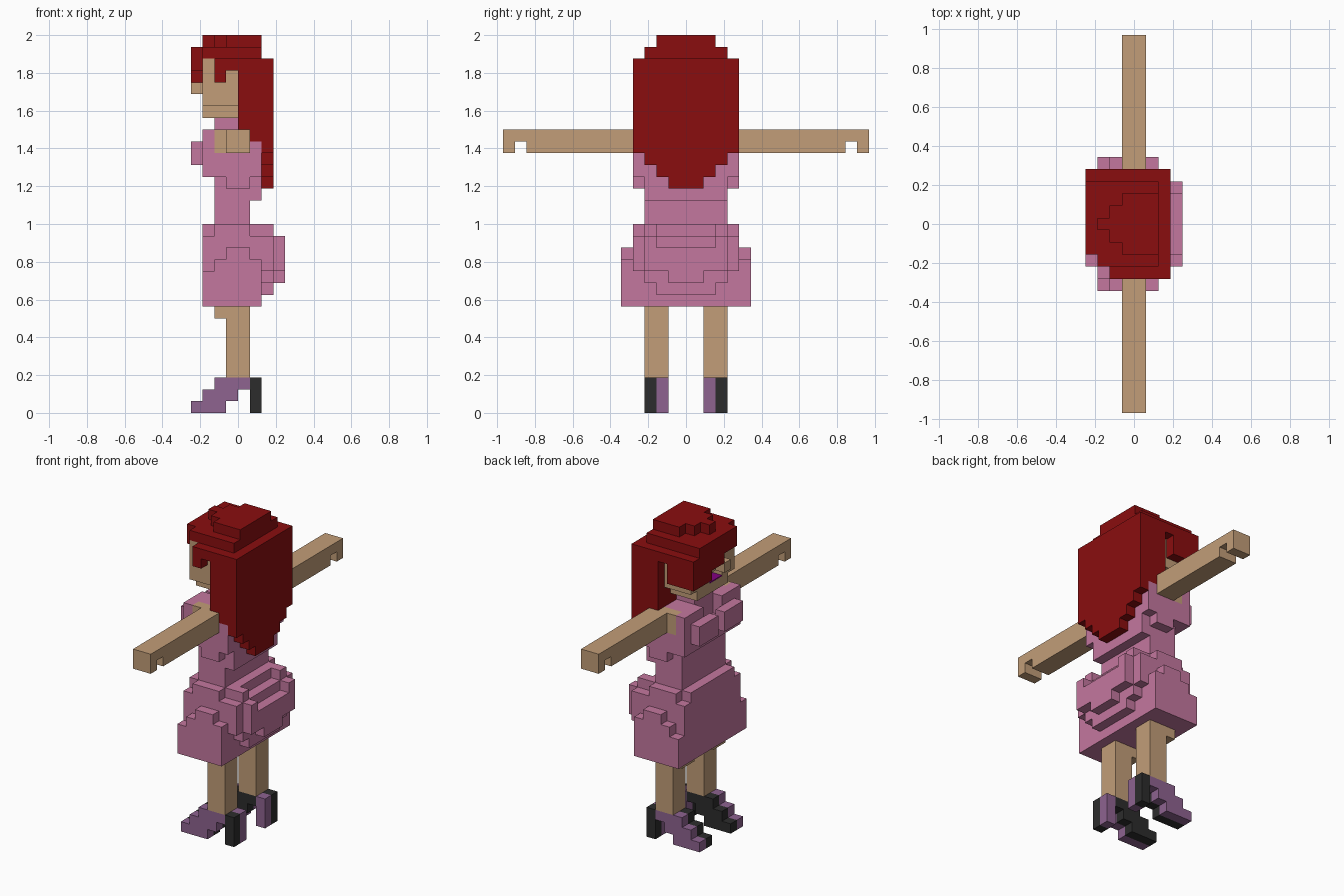
import bpy
import bmesh
from mathutils import Vector

UNIT = 2 / 32          # edge of one building block
cells = {}             # grid cell -> part name, later blocks replace earlier ones


def block(part, x, y, z, mirror=False):
    """Fill blocks: x and z are start/end edges, y is a half width or a cell range."""
    low, high = y if isinstance(y, tuple) else (-y, y)
    for i in range(*x):
        for j in range(low, high + 1):
            for k in range(*z):
                for side in ((j, -j) if mirror else (j,)):
                    if part is None:
                        cells.pop((i, side, k), None)
                    else:
                        cells[i, side, k] = part


def material(name, code):
    """Flat material from a hex display colour."""
    rgb = [int(code[i:i + 2], 16) / 255 for i in range(0, 6, 2)]
    lin = [c / 12.92 if c < 0.04 else ((c + 0.055) / 1.055) ** 2.4 for c in rgb]
    mat = bpy.data.materials.new(name)
    mat.use_nodes = True
    mat.diffuse_color = (*lin, 1)
    mat.node_tree.nodes["Principled BSDF"].inputs["Base Color"].default_value = (*lin, 1)
    return mat


def finish(bm, name, mat):
    mesh = bpy.data.meshes.new(name)
    bm.to_mesh(mesh)
    bm.free()
    mesh.materials.append(mat)
    obj = bpy.data.objects.new(name, mesh)
    bpy.context.collection.objects.link(obj)


def build(part, mat):
    """Skin the exposed sides of all blocks of one part."""
    bm = bmesh.new()
    verts = {}
    for cell, owner in cells.items():
        if owner != part:
            continue
        centre = Vector(cell) + Vector((0.5, 0, 0.5))
        for axis in range(3):
            for sign in (-1, 1):
                n = Vector((0, 0, 0))
                n[axis] = sign
                if tuple(int(a + b) for a, b in zip(cell, n)) in cells:
                    continue
                u = Vector((0, 0, 0))
                u[(axis + 1) % 3] = 0.5
                w = n.cross(u)
                ring = []
                for corner in (-u - w, u - w, u + w, w - u):
                    p = centre + n / 2 + corner
                    key = tuple(round(c * 2) for c in p)
                    if key not in verts:
                        verts[key] = bm.verts.new(p * UNIT)
                    ring.append(verts[key])
                bm.faces.new(ring)
    bmesh.ops.dissolve_limit(bm, angle_limit=0.01, verts=bm.verts[:], edges=bm.edges[:])
    finish(bm, part, mat)


cube = bpy.data.objects.get("Cube")
if cube:
    bpy.data.objects.remove(cube)

# Shoes: stepped soles with tall heels, two colours side by side
for part, toe, heel in (("shoes", 3, 2), ("shoe_trim", 2, 3)):
    for step in range(3):
        block(part, x=(step - 4, step - 1), y=(toe, toe), z=(step, step + 1), mirror=True)
    block(part, x=(1, 2), y=(heel, heel), z=(0, 3), mirror=True)

# Legs
block("legs", x=(-1, 1), y=(2, 3), z=(3, 9), mirror=True)
block("legs", x=(-2, 1), y=(2, 3), z=(8, 9), mirror=True)

# Skirt body and stepped hips
block("skirt", x=(-3, 2), y=4, z=(9, 15))
block("skirt", x=(-3, 2), y=3, z=(15, 16))
block("skirt", x=(-2, 1), y=4, z=(15, 16))
block("skirt", x=(-3, 2), y=5, z=(9, 12))
block("skirt", x=(-2, 2), y=5, z=(12, 13))
block("skirt", x=(-1, 1), y=5, z=(13, 14))

# Bustle at the back of the skirt
block("skirt", x=(2, 3), y=4, z=(12, 15))
block("skirt", x=(2, 3), y=3, z=(11, 12))
block("skirt", x=(2, 3), y=2, z=(10, 11))
block("skirt", x=(2, 3), y=(3, 3), z=(15, 16), mirror=True)
block("skirt", x=(3, 4), y=3, z=(12, 14))
block("skirt", x=(3, 4), y=(3, 3), z=(14, 15), mirror=True)
block("skirt", x=(3, 4), y=1, z=(11, 12))

# Bodice, bust and neck
block("bodice", x=(-2, 1), y=3, z=(16, 24))
block("bodice", x=(1, 2), y=3, z=(18, 23))
block("bodice", x=(-3, 2), y=4, z=(20, 22))
block("bodice", x=(-1, 1), y=4, z=(19, 20))
block("bodice", x=(1, 2), y=4, z=(22, 23))
block("bodice", x=(-3, -2), y=(2, 4), z=(22, 24), mirror=True)
block("bodice", x=(-4, -3), y=(1, 3), z=(21, 23), mirror=True)
block("bodice", x=(-2, 0), y=1, z=(24, 25))

# Arms with broad shoulders and a notch beside the thumb
block("arms", x=(-2, 1), y=(4, 4), z=(22, 24), mirror=True)
block("arms", x=(-1, 1), y=(5, 15), z=(22, 24), mirror=True)
block(None, x=(-1, 1), y=(14, 14), z=(22, 23), mirror=True)

# Head, nose and mouth recess
block("head", x=(-3, 0), y=3, z=(26, 30))
block("head", x=(-3, 0), y=2, z=(25, 26))
block("head", x=(-4, -3), y=(-1, -1), z=(27, 28))
block(None, x=(-3, -2), y=(-1, 0), z=(26, 27))

# Hair: long back with a tapered end
block("hair", x=(0, 2), y=4, z=(24, 30))
block("hair", x=(1, 2), y=4, z=(23, 24))
block("hair", x=(2, 3), y=4, z=(22, 30))
for row in range(3):
    block("hair", x=(2, 3), y=3 - row, z=(21 - row, 22 - row))

# Hair: stepped crown
block("hair", x=(-4, 2), y=(-2, 3), z=(30, 31))
block("hair", x=(-3, 2), y=3, z=(30, 31))
for row in range(3):
    block("hair", x=(row - 3, 2), y=row, z=(31, 32))

# Hair: short locks on one side, sweeping fringe on the other
block("hair", x=(-2, -1), y=(-4, -4), z=(28, 30))
block("hair", x=(-1, 0), y=(-4, -4), z=(29, 30))
block("hair", x=(-4, -3), y=(-2, 4), z=(29, 30))
block("hair", x=(-4, -3), y=(0, 4), z=(28, 29))
block("hair", x=(-4, -3), y=(2, 4), z=(27, 28))
block("hair", x=(-4, -1), y=(4, 4), z=(27, 30))
block("hair", x=(-1, 0), y=(4, 4), z=(29, 30))

# Colours
skin = material("skin tan", "c29d78")
pink = material("dress pink", "c4779f")
palette = {
    "shoes": material("shoe purple", "8e6390"),
    "shoe_trim": material("shoe black", "2c2c2c"),
    "legs": skin, "arms": skin, "head": skin,
    "skirt": pink, "bodice": pink,
    "hair": material("hair red", "8a0d0f"),
}
for part, mat in palette.items():
    build(part, mat)

# Lips: thin plate on the floor of the mouth
bm = bmesh.new()
bmesh.ops.create_cube(bm, size=UNIT)
for v in bm.verts:
    v.co.y = v.co.y * 2 - UNIT / 2
    v.co.z = v.co.z * 0.1 + UNIT * 26.06
    v.co.x -= UNIT * 2.5
finish(bm, "lips", material("lip magenta", "800080"))
